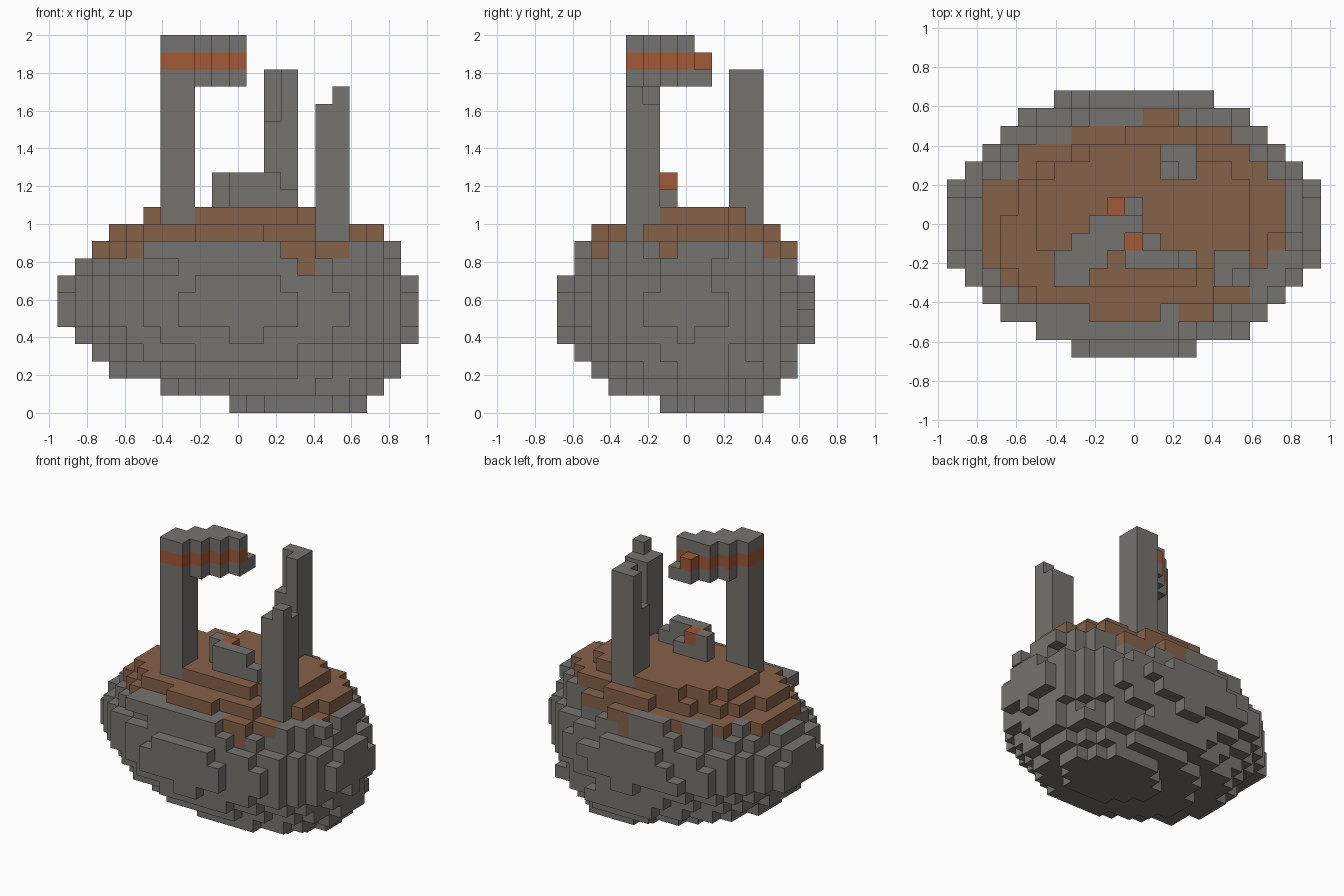
import bpy, bmesh, math

if "Cube" in bpy.data.objects:
    bpy.data.objects.remove(bpy.data.objects["Cube"])

S = 2 / 22                       # block size
NX, NY = 21, 15                  # grid width and depth


def material(name, rgb):
    m = bpy.data.materials.new(name)
    m.diffuse_color = (*rgb, 1)
    m.use_nodes = True
    m.node_tree.nodes["Principled BSDF"].inputs["Base Color"].default_value = m.diffuse_color
    return m


MATS = [material("stone_grey", (0.182, 0.174, 0.160)),
        material("earth_brown", (0.240, 0.122, 0.066)),
        material("rust_orange", (0.365, 0.100, 0.036))]
GREY, BROWN, RUST = 0, 1, 2


def box(i, j, k):
    """All grid cells in three inclusive ranges."""
    return {(a, b, c) for a in range(i[0], i[1] + 1)
            for b in range(j[0], j[1] + 1) for c in range(k[0], k[1] + 1)}


def paint(part, cells, colour):
    for c in cells:
        if c in part:
            part[c] = colour


# rounded rock: one elliptical slice per layer
# (x first/last, y first/last, tightness, skew)
LAYERS = [(10, 17, 6, 11, .05, 0), (6, 18, 3, 12, .1, .1), (3, 19, 2, 13, .12, .1),
          (2, 19, 1, 13, .12, .08), (1, 20, 0, 14, .42, 0), (0, 20, 0, 14, 0, 0),
          (0, 20, 0, 14, 0, 0), (0, 20, 0, 14, .3, 0), (1, 19, 1, 13, .05, 0),
          (2, 19, 1, 13, 0, 0), (3, 18, 2, 12, .3, .2), (5, 16, 4, 11, 0, 0)]
rock = {}
for k, (x0, x1, y0, y1, t, skew) in enumerate(LAYERS):
    cx, cy = (x0 + x1) / 2, (y0 + y1) / 2
    rx, ry = (x1 - x0 + 1) / 2 - t, (y1 - y0 + 1) / 2 - t
    for i in range(x0, x1 + 1):
        for j in range(y0, y1 + 1):
            dx = i - cx - skew * (j - cy)
            if (dx / rx) ** 2 + ((j - cy) / ry) ** 2 <= 1:
                rock[i, j, k] = BROWN if k > 9 else GREY

# uneven rim: front and back ledges, notches
for c in box((5, 12), (1, 1), (9, 9)) | box((6, 13), (14, 14), (5, 5)) | box((8, 14), (14, 14), (6, 6)):
    rock[c] = GREY
for c in (box((13, 14), (1, 1), (9, 9)) | box((15, 16), (1, 2), (9, 9))
          | box((14, 14), (1, 1), (8, 8)) | box((15, 16), (2, 3), (10, 10))
          | box((19, 19), (6, 6), (9, 9)) | box((13, 17), (13, 13), (9, 9))
          | box((16, 19), (12, 12), (9, 9)) | box((4, 4), (1, 1), (5, 6))):
    rock.pop(c, None)
for c in box((11, 12), (13, 13), (9, 9)) | box((13, 14), (2, 2), (9, 9)):
    rock[c] = BROWN

# earth spilling over the rim
for i, j, k in [((2, 3), (4, 9), (9, 9)), ((4, 4), (3, 11), (9, 9)),
                ((5, 15), (3, 11), (9, 9)), ((7, 15), (12, 12), (9, 9)),
                ((15, 16), (3, 10), (9, 9)), ((17, 17), (5, 9), (9, 9)),
                ((18, 18), (6, 8), (9, 9)), ((14, 14), (2, 2), (8, 8)),
                ((11, 11), (13, 13), (8, 8))]:
    paint(rock, box(i, j, k), BROWN)

# tall pillar with a diagonal arm and a rust band
arm = dict.fromkeys(box((6, 7), (4, 5), (11, 21)), GREY)
for j, x0, x1 in [(4, 6, 7), (5, 6, 8), (6, 7, 9), (7, 8, 10)]:
    for c in box((x0, x1), (j, j), (19, 21)):
        arm[c] = GREY
for c in [(9, 8, 19), (10, 8, 19), (9, 8, 20)]:
    arm[c] = GREY
paint(arm, [c for c in arm if c[2] == 20], RUST)

# back pillar, stepped near the top
back = dict.fromkeys(box((12, 13), (10, 11), (11, 19)) - box((12, 12), (10, 10), (17, 19)), GREY)

# front right pillar with a single-block tip
right = dict.fromkeys(box((15, 16), (4, 5), (10, 17)) | {(16, 4, 18)}, GREY)

# low stepped wall with a rust block
wall = dict.fromkeys(box((10, 12), (5, 5), (12, 13)) | {(13, 5, 12)}
                     | box((9, 9), (6, 6), (12, 13))
                     | box((10, 11), (6, 6), (12, 12)), GREY)
wall[10, 6, 13] = RUST

PARTS = {"rock_base": rock, "arm_pillar": arm, "back_pillar": back,
         "right_pillar": right, "low_wall": wall}
for part in (arm, back, right, wall):
    for c in part:
        rock.pop(c, None)
occupied = set().union(*PARTS.values())


def build(name, cells):
    """Mesh the exposed block sides and merge flat areas of one colour."""
    bm = bmesh.new()
    verts = {}

    def vert(p):
        if p not in verts:
            verts[p] = bm.verts.new(((p[0] - NX / 2) * S, (p[1] - NY / 2) * S, p[2] * S))
        return verts[p]

    for cell, colour in cells.items():
        for axis in range(3):
            for side in (0, 1):
                near = list(cell)
                near[axis] += 2 * side - 1
                if tuple(near) in occupied:
                    continue
                u, v = (axis + 1) % 3, (axis + 2) % 3
                ring = []
                for du, dv in ((0, 0), (1, 0), (1, 1), (0, 1)):
                    p = list(cell)
                    p[axis] += side
                    p[u] += du
                    p[v] += dv
                    ring.append(vert(tuple(p)))
                f = bm.faces.new(ring if side else ring[::-1])
                f.material_index = colour
    bmesh.ops.dissolve_limit(bm, angle_limit=math.radians(1), verts=bm.verts[:],
                             edges=bm.edges[:], delimit={'MATERIAL'})
    me = bpy.data.meshes.new(name)
    bm.to_mesh(me)
    bm.free()
    for m in MATS:
        me.materials.append(m)
    bpy.context.collection.objects.link(bpy.data.objects.new(name, me))


for name, cells in PARTS.items():
    build(name, cells)
